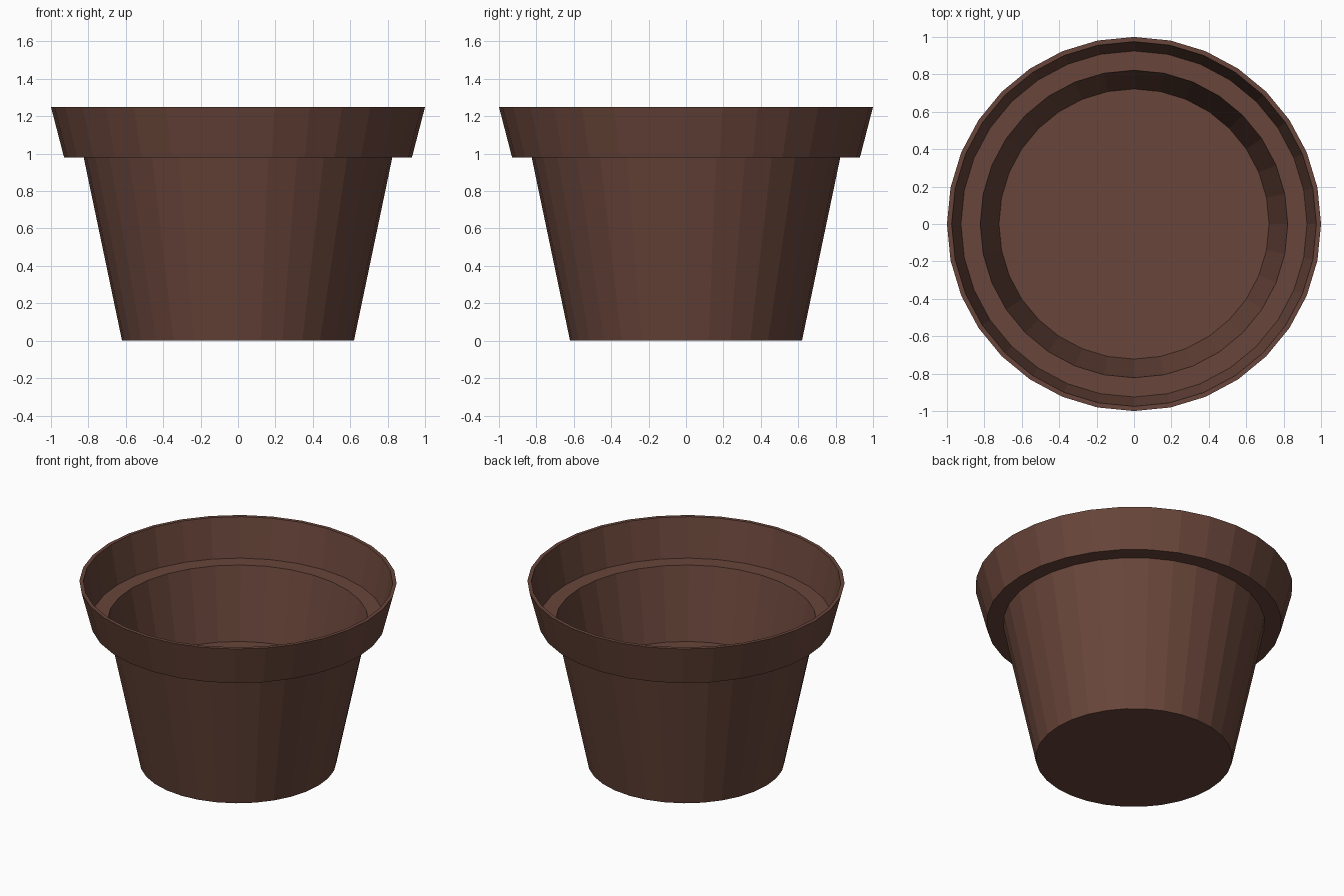
import bpy, bmesh
from math import cos, sin, tau

if "Cube" in bpy.data.objects:
    bpy.data.objects.remove(bpy.data.objects["Cube"])

SIDES = 32

# Closed cross-section (radius, height): base, outer wall, collar, rim, inner ledge, inner floor
PROFILE = [(0.62, 0.0), (0.825, 0.98), (0.93, 0.98), (1.0, 1.25),
           (0.975, 1.25), (0.925, 0.985), (0.822, 0.985), (0.722, 0.5)]


def lathe(name, profile, material):
    bm = bmesh.new()
    rings = [[bm.verts.new((r * cos(tau * i / SIDES), r * sin(tau * i / SIDES), z))
              for i in range(SIDES)] for r, z in profile]
    for a, b in zip(rings, rings[1:]):
        for i in range(SIDES):
            j = (i + 1) % SIDES
            bm.faces.new((a[i], a[j], b[j], b[i]))
    # Underside and inner floor
    bm.faces.new(rings[0][::-1])
    bm.faces.new(rings[-1])
    bmesh.ops.recalc_face_normals(bm, faces=bm.faces)
    mesh = bpy.data.meshes.new(name)
    bm.to_mesh(mesh)
    bm.free()
    mesh.materials.append(material)
    obj = bpy.data.objects.new(name, mesh)
    bpy.context.collection.objects.link(obj)
    return obj


# Brown clay
clay = bpy.data.materials.new("brown_clay")
clay.diffuse_color = (0.14, 0.06, 0.042, 1)
clay.use_nodes = True
clay.node_tree.nodes["Principled BSDF"].inputs["Base Color"].default_value = clay.diffuse_color

lathe("flower_pot", PROFILE, clay)
